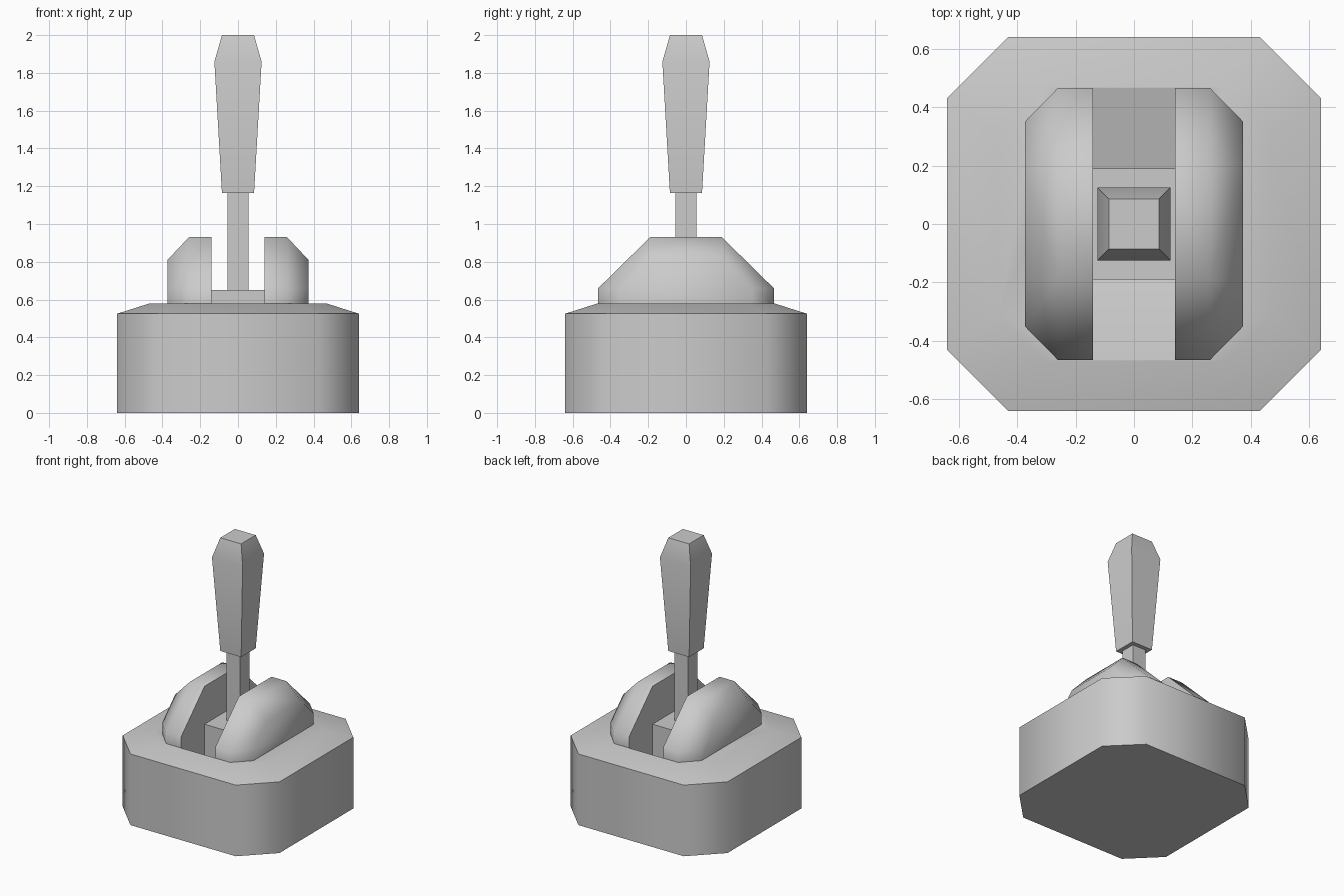
import bpy
import bmesh
import math

cube = bpy.data.objects.get("Cube")
if cube:
    bpy.data.objects.remove(cube, do_unlink=True)

grey = bpy.data.materials.new("plain_grey")
grey.use_nodes = True
colour = (0.6, 0.6, 0.6, 1)
grey.diffuse_color = colour
grey.node_tree.nodes["Principled BSDF"].inputs["Base Color"].default_value = colour


def make_object(name, bm):
    bmesh.ops.recalc_face_normals(bm, faces=bm.faces)
    mesh = bpy.data.meshes.new(name)
    bm.to_mesh(mesh)
    bm.free()
    mesh.materials.append(grey)
    ob = bpy.data.objects.new(name, mesh)
    bpy.context.collection.objects.link(ob)
    return ob


def smooth(ob, degrees=50):
    bpy.ops.object.select_all(action='DESELECT')
    ob.select_set(True)
    bpy.context.view_layer.objects.active = ob
    bpy.ops.object.shade_smooth_by_angle(angle=math.radians(degrees))


def loft(name, rings):
    """Skin a stack of matching point loops and cap both ends."""
    bm = bmesh.new()
    loops = [[bm.verts.new(p) for p in ring] for ring in rings]
    n = len(loops[0])
    for low, high in zip(loops, loops[1:]):
        for i in range(n):
            j = (i + 1) % n
            bm.faces.new((low[i], low[j], high[j], high[i]))
    bm.faces.new(loops[0])
    bm.faces.new(loops[-1])
    return make_object(name, bm)


def square(half, z, half_y=None):
    hy = half_y or half
    return [(-half, -hy, z), (half, -hy, z), (half, hy, z), (-half, hy, z)]


def octagon(r, c, z):
    return [(-c, -r, z), (c, -r, z), (r, -c, z), (r, c, z),
            (c, r, z), (-c, r, z), (-r, c, z), (-r, -c, z)]


# Base box with chamfered corners and a shallow sloped lid
base = loft("base", [octagon(0.64, 0.43, 0), octagon(0.64, 0.43, 0.525),
                     octagon(0.467, 0.31, 0.58)])

# Slot between the cheeks, with a floor falling inward from each end
slot = [(-0.465, 0.58), (-0.19, 0.42), (0.19, 0.42), (0.465, 0.58),
        (0.465, 0.7), (-0.465, 0.7)]
cutter = loft("slot_cutter", [[(x, y, z) for y, z in slot] for x in (-0.14, 0.14)])
cut = base.modifiers.new("slot", 'BOOLEAN')
cut.operation = 'DIFFERENCE'
cut.solver = 'EXACT'
cut.object = cutter
bpy.ops.object.select_all(action='DESELECT')
base.select_set(True)
bpy.context.view_layer.objects.active = base
bpy.ops.object.modifier_apply(modifier=cut.name)
bpy.data.objects.remove(cutter, do_unlink=True)
smooth(base)

# Chamfered cheeks either side of the slot
for name, side in (("left_cheek", 1), ("right_cheek", -1)):
    bm = bmesh.new()
    for end in (1, -1):
        for x, y, z in ((0.14, 0.19, 0.93), (0.26, 0.19, 0.93),
                        (0.14, 0.465, 0.66), (0.26, 0.465, 0.66),
                        (0.373, 0.2, 0.81), (0.373, 0.35, 0.66),
                        (0.14, 0.465, 0.575), (0.26, 0.465, 0.575),
                        (0.373, 0.35, 0.575)):
            bm.verts.new((side * x, end * y, z))
    bmesh.ops.convex_hull(bm, input=bm.verts)
    bmesh.ops.dissolve_limit(bm, angle_limit=math.radians(2),
                             verts=bm.verts, edges=bm.edges)
    smooth(make_object(name, bm))

# Pivot block in the slot, shaft and tapered grip
loft("pivot_block", [square(0.14, 0.42, 0.19), square(0.14, 0.65, 0.19)])
loft("shaft", [square(0.055, 0.64), square(0.055, 1.17)])
grip = loft("grip", [square(0.085, 1.165), square(0.125, 1.86), square(0.085, 2)])
smooth(grip)
